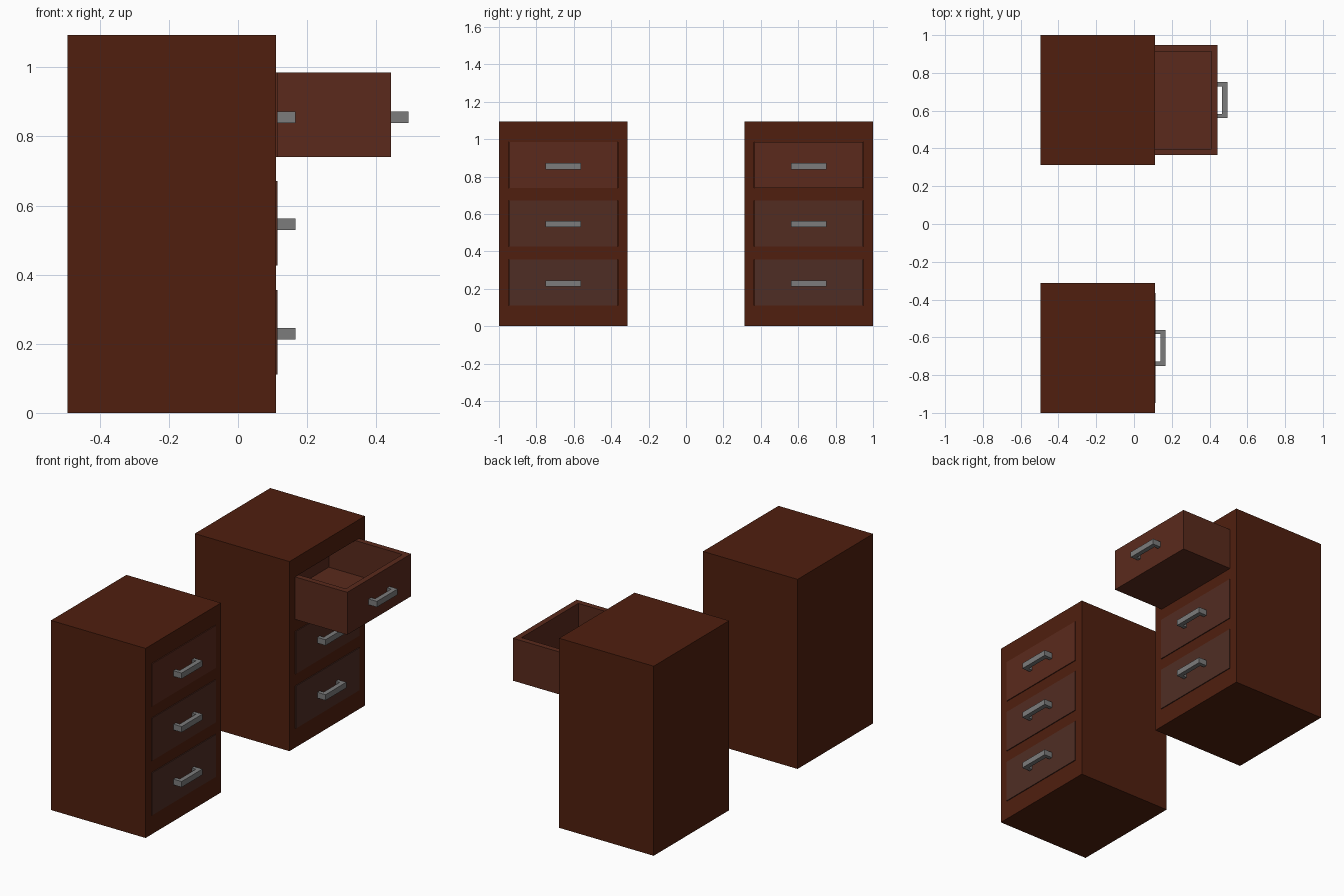
import bpy, bmesh
from mathutils import Matrix, Vector

if "Cube" in bpy.data.objects:
    bpy.data.objects.remove(bpy.data.objects["Cube"])


def material(name, rgb):
    m = bpy.data.materials.new(name)
    m.diffuse_color = (*rgb, 1)
    m.use_nodes = True
    m.node_tree.nodes["Principled BSDF"].inputs["Base Color"].default_value = m.diffuse_color
    return m


def add_box(bm, lo, hi):
    lo, hi = Vector(lo), Vector(hi)
    mat = Matrix.Translation((lo + hi) / 2) @ Matrix.Diagonal((*(hi - lo), 1))
    return bmesh.ops.create_cube(bm, size=1, matrix=mat)["verts"]


def finish(bm, name, mat=None):
    bmesh.ops.recalc_face_normals(bm, faces=bm.faces[:])
    me = bpy.data.meshes.new(name)
    bm.to_mesh(me)
    bm.free()
    ob = bpy.data.objects.new(name, me)
    bpy.context.collection.objects.link(ob)
    if mat:
        me.materials.append(mat)
    return ob


BACK, FRONT, HEIGHT = -0.494, 0.11, 1.094
CY, HALF_W = 0.656, 0.344              # cabinet centre and half width in y
DRAWER_HALF, DRAWER_H = 0.291, 0.245
DRAWER_LEN, WALL = 0.535, 0.046
CLOSED_X, OPEN_X = 0.114, 0.442        # front plane of a shut / pulled drawer
GAP = 0.001

wood = material("cabinet_wood", (0.08, 0.0135, 0.0045))
steel = material("handle_metal", (0.2, 0.2, 0.2))
# drawers listed bottom to top: base height, label, wood tone
drawers = [
    (0.111, "bottom", material("bottom_drawer_wood", (0.078, 0.027, 0.018))),
    (0.426, "middle", material("middle_drawer_wood", (0.085, 0.025, 0.0155))),
    (0.740, "top", material("top_drawer_wood", (0.103, 0.023, 0.0116))),
]


def cabinet(name, cy):
    # solid carcass with a pocket cut for each drawer
    bm = bmesh.new()
    add_box(bm, (BACK, cy - HALF_W, 0), (FRONT, cy + HALF_W, HEIGHT))
    body = finish(bm, name, wood)
    bm = bmesh.new()
    for z, _, _ in drawers:
        add_box(bm, (CLOSED_X - DRAWER_LEN - GAP, cy - DRAWER_HALF - GAP, z - GAP),
                (FRONT + 0.1, cy + DRAWER_HALF + GAP, z + DRAWER_H + GAP))
    cutter = finish(bm, "pocket_cutter")
    cutter.hide_render = True
    mod = body.modifiers.new("pockets", "BOOLEAN")
    mod.operation, mod.object, mod.solver = "DIFFERENCE", cutter, "EXACT"
    bpy.context.view_layer.objects.active = body
    bpy.ops.object.modifier_apply(modifier=mod.name)
    bpy.data.objects.remove(cutter)


def drawer(name, x, cy, z, mat):
    # open-topped box: inset the top face and push it down
    bm = bmesh.new()
    add_box(bm, (x - DRAWER_LEN, cy - DRAWER_HALF, z),
            (x, cy + DRAWER_HALF, z + DRAWER_H))
    top = max(bm.faces, key=lambda f: f.calc_center_median().z)
    bmesh.ops.inset_region(bm, faces=[top], thickness=WALL)
    low = bmesh.ops.extrude_discrete_faces(bm, faces=[top])["faces"][0]
    bmesh.ops.translate(bm, verts=low.verts[:], vec=(0, 0, WALL - DRAWER_H))
    finish(bm, name, mat)


def handle(name, x, cy, z):
    # U-shaped pull: flat profile extruded upwards
    w, leg, reach, bar, h = 0.095, 0.022, 0.052, 0.027, 0.033
    pts = [(0, -w), (reach, -w), (reach, w), (0, w),
           (0, w - leg), (reach - bar, w - leg), (reach - bar, leg - w), (0, leg - w)]
    bm = bmesh.new()
    face = bm.faces.new([bm.verts.new((x + px, cy + py, z - h / 2)) for px, py in pts])
    ext = bmesh.ops.extrude_face_region(bm, geom=[face])["geom"]
    bmesh.ops.translate(bm, vec=(0, 0, h),
                        verts=[g for g in ext if isinstance(g, bmesh.types.BMVert)])
    finish(bm, name, steel)


for side, cy in (("left", -CY), ("right", CY)):
    cabinet(f"{side}_cabinet", cy)
    for z, level, mat in drawers:
        x = OPEN_X if (side, level) == ("right", "top") else CLOSED_X
        drawer(f"{side}_{level}_drawer", x, cy, z, mat)
        handle(f"{side}_{level}_handle", x, cy, z + 0.118 + (level == "top") * -0.002
               + (level == "middle") * 0.002 + (level == "top") * -0.001)
